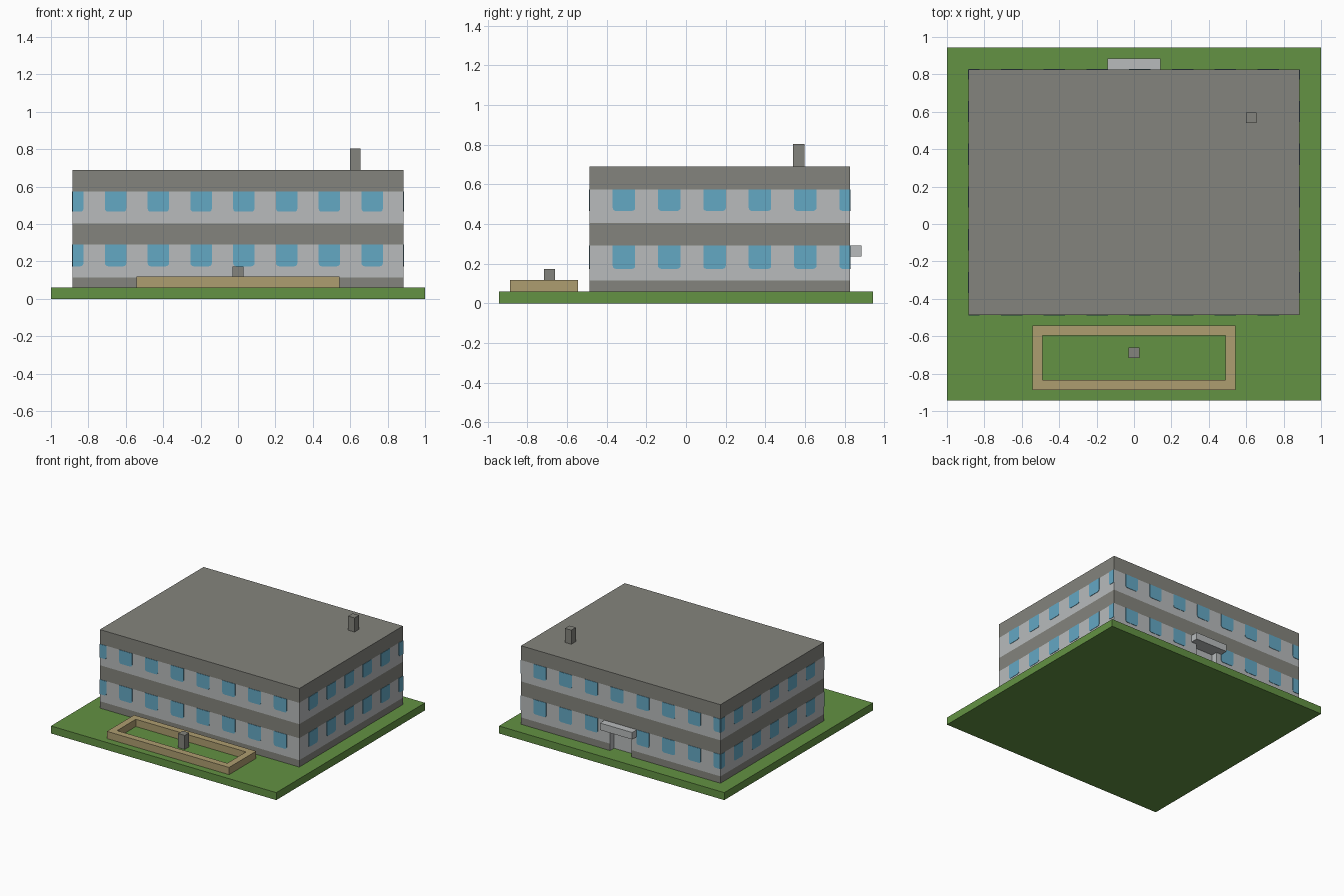
import bpy, bmesh
from math import sin, cos, pi

old = bpy.data.objects.get("Cube")
if old:
    bpy.data.objects.remove(old, do_unlink=True)


def material(name, r, g, b):
    lin = [((c / 255 + 0.055) / 1.055) ** 2.4 for c in (r, g, b)] + [1.0]
    m = bpy.data.materials.new(name)
    m.use_nodes = True
    m.diffuse_color = lin
    m.node_tree.nodes["Principled BSDF"].inputs["Base Color"].default_value = lin
    return m


GRASS = material("grass green", 99, 146, 67)
STONE = material("warm grey", 132, 132, 125)
WALL = material("pale grey", 184, 187, 188)
GLASS = material("window blue", 100, 168, 196)
SAND = material("sand", 174, 157, 112)


def finish(bm, name, *mats):
    bmesh.ops.recalc_face_normals(bm, faces=bm.faces)
    me = bpy.data.meshes.new(name)
    bm.to_mesh(me)
    bm.free()
    for m in mats:
        me.materials.append(m)
    ob = bpy.data.objects.new(name, me)
    bpy.context.collection.objects.link(ob)
    return ob


def box_bm(x, y, z):
    bm = bmesh.new()
    bmesh.ops.create_cube(bm, size=1)
    for v in bm.verts:
        v.co = [lo + (c + 0.5) * (hi - lo) for c, (lo, hi) in zip(v.co, (x, y, z))]
    return bm


def box(name, x, y, z, mat):
    return finish(box_bm(x, y, z), name, mat)


GROUND = 0.06
X = 0.885
FRONT, BACK = -0.487, 0.827
ROOF = 0.69
DOOR_X, DOOR_TOP = 0.095, 0.235

# Ground slab
box("lawn", (-1, 1), (-0.943, 0.943), (0, GROUND), GRASS)

# Building body: banded storeys with a recessed rear doorway
bm = box_bm((-X, X), (FRONT, BACK), (GROUND, ROOF))
cuts = [((0, 0, z), (0, 0, 1)) for z in (0.115, DOOR_TOP, 0.291, 0.404, 0.575)]
cuts += [((x, 0, 0), (1, 0, 0)) for x in (-DOOR_X, DOOR_X)]
for co, no in cuts:
    bmesh.ops.bisect_plane(bm, geom=bm.verts[:] + bm.edges[:] + bm.faces[:],
                           plane_co=co, plane_no=no)
door = []
for f in bm.faces:
    c = f.calc_center_median()
    if c.y > BACK - 0.001 and abs(c.x) < DOOR_X and c.z < DOOR_TOP:
        door.append(f)
new = bmesh.ops.extrude_face_region(bm, geom=door)["geom"]
bmesh.ops.translate(bm, vec=(0, -0.05, 0),
                    verts=[v for v in new if isinstance(v, bmesh.types.BMVert)])
left = [f for f in door if f.is_valid]
if left:
    bmesh.ops.delete(bm, geom=left, context="FACES_ONLY")
bmesh.ops.delete(bm, context="FACES_ONLY",
                 geom=[f for f in bm.faces if f.calc_center_median().z < GROUND + 0.001])
for f in bm.faces:
    c = f.calc_center_median()
    recess = abs(c.x) < DOOR_X + 0.001 and BACK - 0.06 < c.y < BACK - 0.001 and c.z < DOOR_TOP
    pale = 0.115 < c.z < 0.291 or 0.404 < c.z < 0.575
    f.material_index = 1 if pale or recess else 0
finish(bm, "building", STONE, WALL)


# Window rows: plates with rounded lower corners, clipped at the wall ends
PITCH, WIDTH, RADIUS = 0.2286, 0.114, 0.016


def window_outline(a, b, lo, hi, z0, z1):
    pts = [(max(a, lo), z1)]
    if a < lo:
        pts.append((lo, z0))
    else:
        for i in range(4):
            t = i * pi / 6
            pts.append((a + RADIUS * (1 - cos(t)), z0 + RADIUS * (1 - sin(t))))
    if b > hi:
        pts.append((hi, z0))
    else:
        for i in range(4):
            t = i * pi / 6
            pts.append((b - RADIUS * (1 - sin(t)), z0 + RADIUS * (1 - cos(t))))
    pts.append((min(b, hi), z1))
    return pts


def window_wall(name, first, lo, hi, place, doorway=False):
    bm = bmesh.new()
    for z0, z1 in ((0.174, 0.291), (0.466, 0.575)):
        a = first
        while a < hi - 0.01:
            behind_canopy = doorway and z0 < 0.2 and abs(a + WIDTH / 2) < DOOR_X
            if not behind_canopy:
                pts = window_outline(a, a + WIDTH, lo, hi, z0, z1)
                bm.faces.new([bm.verts.new(place(u, z)) for u, z in pts])
            a += PITCH
    ob = finish(bm, name, GLASS)
    mod = ob.modifiers.new("thickness", "SOLIDIFY")
    mod.thickness = 0.004
    mod.offset = 0


OUT = 0.001
window_wall("front_windows", -0.94, -X, X, lambda u, z: (u, FRONT - OUT, z))
window_wall("back_windows", -0.94, -X, X, lambda u, z: (u, BACK + OUT, z), True)
window_wall("left_windows", -0.37, FRONT, BACK, lambda u, z: (X + OUT, u, z))
window_wall("right_windows", -0.37, FRONT, BACK, lambda u, z: (-X - OUT, u, z))

# Rear canopy and roof chimney
box("door_canopy", (-0.143, 0.143), (BACK, 0.886), (DOOR_TOP, 0.291), WALL)
box("chimney", (0.6, 0.656), (0.54, 0.597), (ROOF, 0.803), STONE)

# Front garden: rectangular kerb ring with a post in the middle
PX, PY0, PY1, KERB, TOP = 0.542, -0.887, -0.544, 0.053, 0.118
bm = bmesh.new()
ring = [[bm.verts.new((x, y, GROUND)) for x, y in
         ((-PX + d, PY0 + d), (PX - d, PY0 + d), (PX - d, PY1 - d), (-PX + d, PY1 - d))]
        for d in (0, KERB)]
for i in range(4):
    j = (i + 1) % 4
    bm.faces.new((ring[0][i], ring[0][j], ring[1][j], ring[1][i]))
up = bmesh.ops.extrude_face_region(bm, geom=bm.faces[:], use_keep_orig=True)["geom"]
bmesh.ops.translate(bm, vec=(0, 0, TOP - GROUND),
                    verts=[v for v in up if isinstance(v, bmesh.types.BMVert)])
finish(bm, "garden_kerb", SAND)
box("garden_post", (-0.029, 0.029), (-0.717, -0.66), (GROUND, 0.173), STONE)
